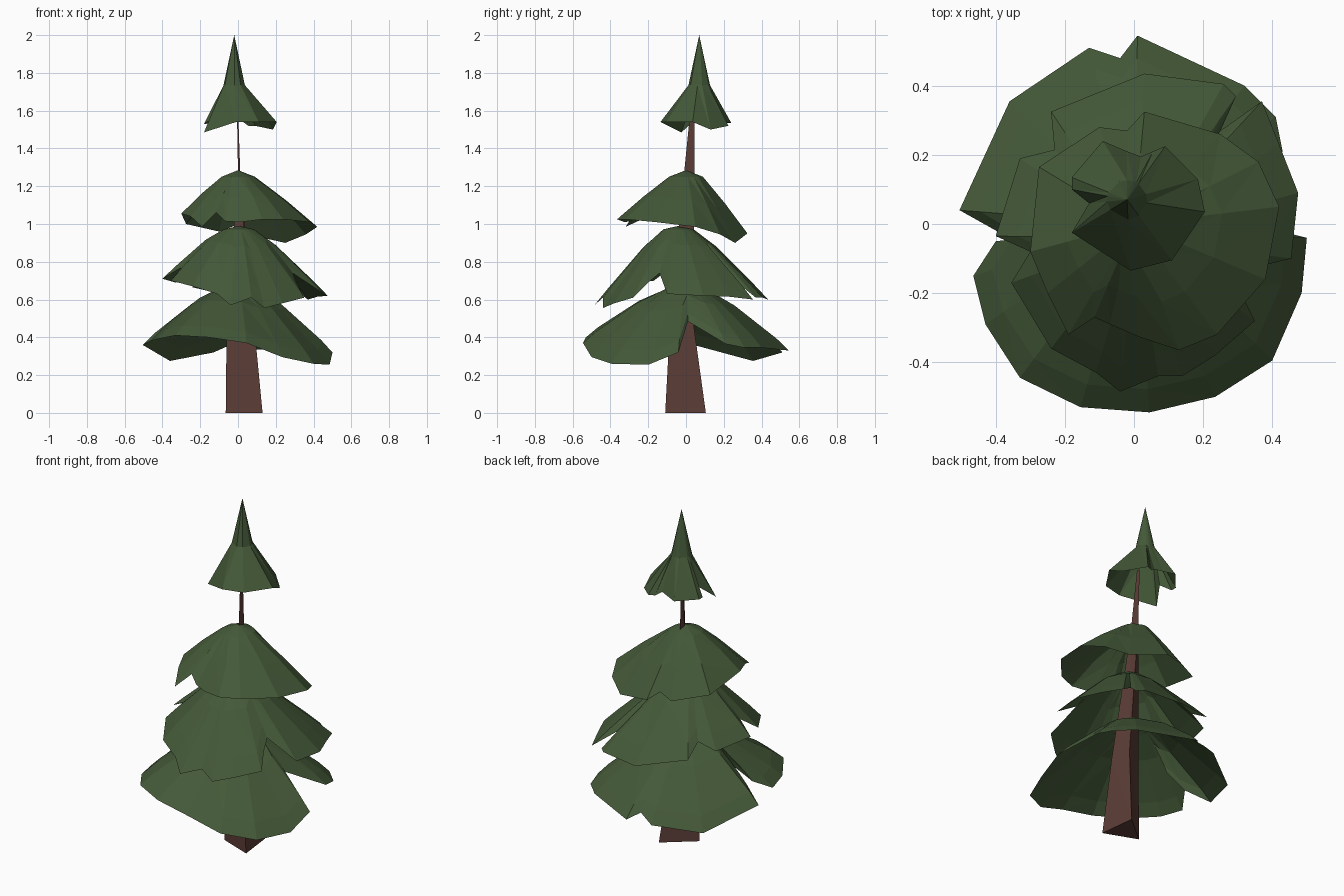
import bpy
import bmesh
from mathutils import Vector

cube = bpy.data.objects.get("Cube")
if cube:
    bpy.data.objects.remove(cube, do_unlink=True)


def make_material(name, rgb):
    mat = bpy.data.materials.new(name)
    mat.use_nodes = True
    colour = (*rgb, 1.0)
    mat.diffuse_color = colour
    bsdf = next(n for n in mat.node_tree.nodes if n.type == 'BSDF_PRINCIPLED')
    bsdf.inputs["Base Color"].default_value = colour
    bsdf.inputs["Roughness"].default_value = 0.9
    return mat


def finish(bm, name, mat):
    mesh = bpy.data.meshes.new(name)
    bm.to_mesh(mesh)
    bm.free()
    mesh.materials.append(mat)
    obj = bpy.data.objects.new(name, mesh)
    bpy.context.collection.objects.link(obj)
    return obj


def bridge(bm, upper, lower):
    """Join two closed loops of vertices with a band of triangles."""
    count = len(upper)
    for i in range(count):
        j = (i + 1) % count
        bm.faces.new((upper[i], lower[i], lower[j]))
        bm.faces.new((upper[i], lower[j], upper[j]))


def foliage_tier(name, apex, hub_radius, hub_z, folds, rim, mat):
    """Ragged skirt: apex, small hub ring, folded rings, uneven rim.

    The rim runs counter-clockwise, in hundredths of a unit.
    Each fold is (share of the way from hub to rim, lift).
    """
    bm = bmesh.new()
    apex = Vector(apex)
    rim = [Vector(p) / 100 for p in rim]
    hub = []
    for p in rim:
        flat = Vector((p.x - apex.x, p.y - apex.y, 0)).normalized() * hub_radius
        hub.append(Vector((apex.x + flat.x, apex.y + flat.y, hub_z)))
    top = bm.verts.new(apex)
    rings = [[bm.verts.new(h) for h in hub]]
    for share, lift in folds:
        up = Vector((0, 0, lift))
        rings.append([bm.verts.new(h.lerp(p, share) + up) for h, p in zip(hub, rim)])
    rings.append([bm.verts.new(p) for p in rim])
    first = rings[0]
    for i, v in enumerate(first):
        bm.faces.new((top, v, first[(i + 1) % len(first)]))
    for upper, lower in zip(rings, rings[1:]):
        bridge(bm, upper, lower)
    return finish(bm, name, mat)


needle_green = make_material("needle_green", (0.058, 0.1, 0.04))
bark_brown = make_material("bark_brown", (0.105, 0.046, 0.036))

# Bottom tier, with a slit on each side where the lobes overlap
bottom_rim = [
    (50, -4, 32), (30, 1, 48.5), (43, 21, 36.5), (41, 31, 34.5), (32, 40, 34.5),
    (1, 54.5, 33), (-4, 48, 36), (-13, 51, 32), (-36, 35.5, 27.5),
    (-50.5, 4, 36), (-38, -3, 42), (-27, -5, 50), (-40, -5, 44),
    (-46.5, -15, 38), (-43, -29, 39), (-33, -44.5, 41), (-15.5, -53, 40),
    (4.5, -54.5, 37), (23.5, -50, 29.5), (40, -39.5, 26), (48.5, -20, 25.5)]
foliage_tier("bottom_foliage", (0, 0, 0.7), 0.1, 0.66,
             [(0.35, 0.025), (0.85, 0.015)], bottom_rim, needle_green)

# Second tier
lower_rim = [
    (47.5, 9, 62), (42, 23, 61.5), (37, 35.5, 60), (25, 27, 69),
    (29.5, 37, 61), (26, 40.5, 61), (3, 43.5, 60), (-24, 32.5, 66.5),
    (-23, 21.5, 73), (-33, 19, 69), (-40, -3.5, 71), (-30, -8, 77),
    (-35.5, -17, 70), (-24, -36, 67), (-11, -43, 63), (-4, -48.5, 57),
    (7, -44, 61), (14, -44, 55.5), (23.5, -38, 58), (35, -28, 61),
    (31, -20, 69), (29, -14, 74), (45.5, -10, 63)]
foliage_tier("lower_foliage", (0.005, -0.04, 0.99), 0.08, 0.972,
             [(0.3, 0.022), (0.8, 0.01)], lower_rim, needle_green)

# Third tier
upper_rim = [
    (42, 5, 98.5), (36, 18, 94.5), (25, 26, 90), (3, 32.5, 95),
    (-2, 27, 99), (-10, 28, 96), (-27.5, 16.5, 100), (-30, -8, 105.5),
    (-25, -20, 104), (-19, -32, 98.5), (-11.5, -27, 106), (-7, -29, 101.5),
    (1, -32.5, 101), (13, -36.5, 102.5), (24, -32, 102.5), (38, -16, 101)]
foliage_tier("upper_foliage", (0, 0, 1.285), 0.09, 1.25,
             [(0.5, 0.008)], upper_rim, needle_green)

# Pointed crown, leaning slightly off centre
crown_rim = [
    (20.5, 3.5, 154), (18.5, 13, 150), (9, 22.5, 152), (5.5, 21, 152),
    (2, 19.5, 154.5), (-2, 21, 154), (-9, 24, 153.5), (-18, 13.5, 153),
    (-18, 10, 153), (-13, 6, 156), (-18, -2.5, 148.5), (-1, -13.5, 154),
    (11, -10.5, 154)]
foliage_tier("crown_foliage", (-0.02, 0.07, 2.0), 0.057, 1.735,
             [], crown_rim, needle_green)

# Three-sided tapering trunk, from the ground into the crown
sections = [
    [(0.13, -0.11, 0), (0.105, 0.105, 0), (-0.065, -0.035, 0)],
    [(0.085, -0.085, 0.47), (0.065, 0.04, 0.47), (-0.06, -0.035, 0.47)],
    [(0.012, -0.01, 1.27), (0.008, 0.045, 1.27), (0, 0.015, 1.27)],
    [(0, 0.025, 1.62), (-0.002, 0.045, 1.62), (-0.006, 0.033, 1.62)]]
bm = bmesh.new()
loops = [[bm.verts.new(p) for p in section] for section in sections]
for low, high in zip(loops, loops[1:]):
    bridge(bm, high, low)
bm.faces.new(loops[0])
bm.faces.new(loops[-1])
bmesh.ops.recalc_face_normals(bm, faces=bm.faces[:])
finish(bm, "trunk", bark_brown)
